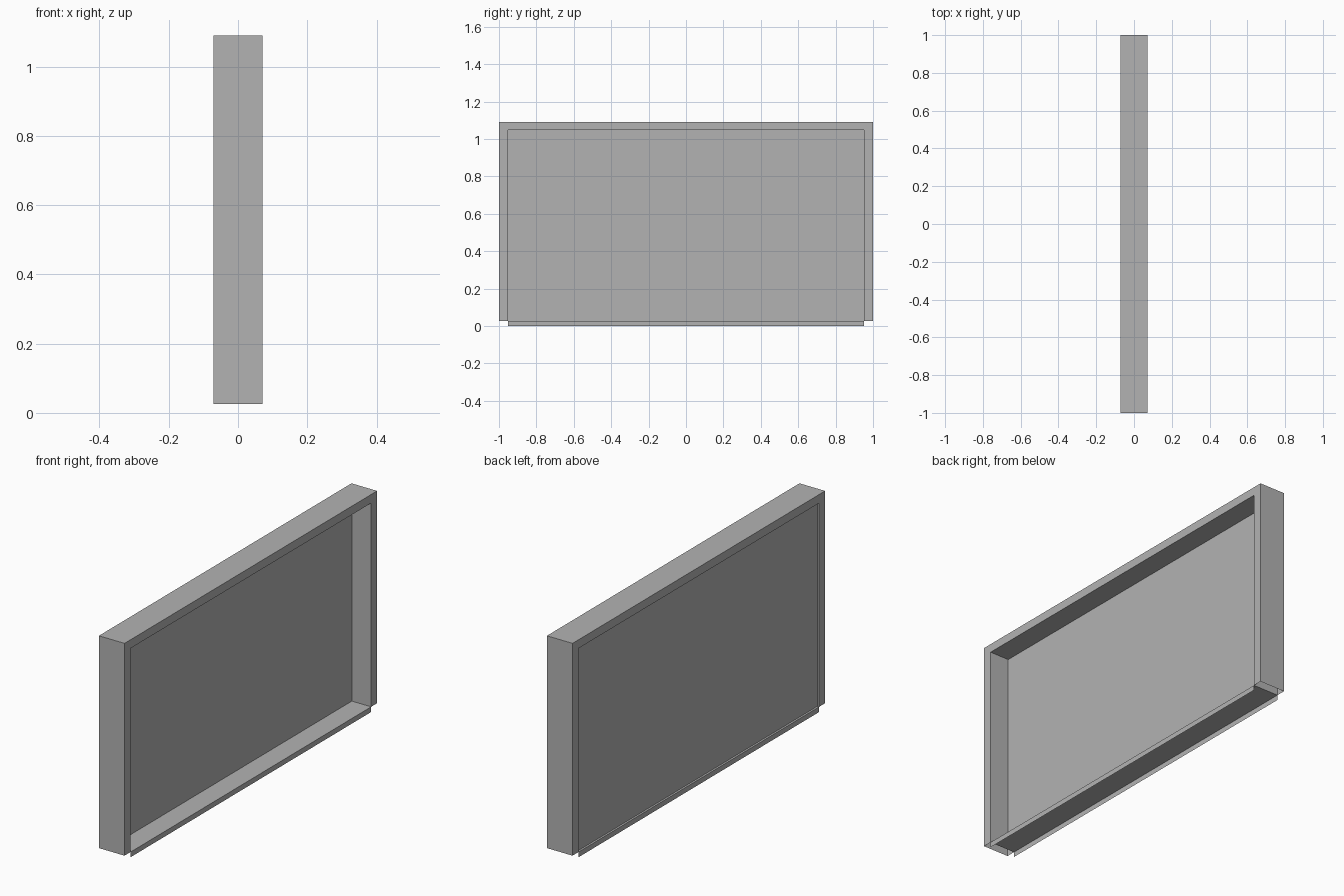
import bpy
import bmesh

default = bpy.data.objects.get("Cube")
if default:
    bpy.data.objects.remove(default, do_unlink=True)

HALF_DEPTH = 0.071
HALF_WIDTH, HALF_OPENING = 1.0, 0.953
TOP, OPENING_TOP, SILL = 1.09, 1.047, 0.026
PANEL_FRONT, PANEL_BACK = -0.036, -0.061

grey = bpy.data.materials.new("plain grey")
grey.use_nodes = True
colour = (0.45, 0.45, 0.45, 1)
grey.diffuse_color = colour
grey.node_tree.nodes["Principled BSDF"].inputs["Base Color"].default_value = colour


def add_object(name, bm):
    mesh = bpy.data.meshes.new(name)
    bm.to_mesh(mesh)
    bm.free()
    mesh.materials.append(grey)
    obj = bpy.data.objects.new(name, mesh)
    bpy.context.collection.objects.link(obj)
    return obj


def arch(half, bottom, top):
    return [(half, bottom), (half, top), (-half, top), (-half, bottom)]


# Hollow frame, open underneath, with two thin lips below the sill
bm = bmesh.new()


def pair(points):
    return [[bm.verts.new((x, y, z)) for y, z in points]
            for x in (HALF_DEPTH, -HALF_DEPTH)]


outer_f, outer_b = pair(arch(HALF_WIDTH, SILL, TOP))
inner_f, inner_b = pair(arch(HALF_OPENING, SILL, OPENING_TOP))
lip_f, lip_b = pair([(-HALF_OPENING, 0), (HALF_OPENING, 0)])

for i in range(4):
    j = (i + 1) % 4
    is_lip = i == 3
    of, of2 = lip_f if is_lip else (outer_f[i], outer_f[j])
    ob, ob2 = lip_b if is_lip else (outer_b[i], outer_b[j])
    bm.faces.new((of, of2, inner_f[j], inner_f[i]))
    bm.faces.new((ob, inner_b[i], inner_b[j], ob2))
    bm.faces.new((inner_f[i], inner_f[j], inner_b[j], inner_b[i]))
    if not is_lip:
        bm.faces.new((of, ob, ob2, of2))
add_object("frame", bm)

# Flat panel set near the back of the frame
bm = bmesh.new()
bmesh.ops.create_cube(bm, size=1)
bmesh.ops.scale(bm, verts=bm.verts, vec=(
    PANEL_FRONT - PANEL_BACK, 2 * HALF_OPENING, OPENING_TOP - SILL))
bmesh.ops.translate(bm, verts=bm.verts, vec=(
    (PANEL_FRONT + PANEL_BACK) / 2, 0, (OPENING_TOP + SILL) / 2))
add_object("panel", bm)
